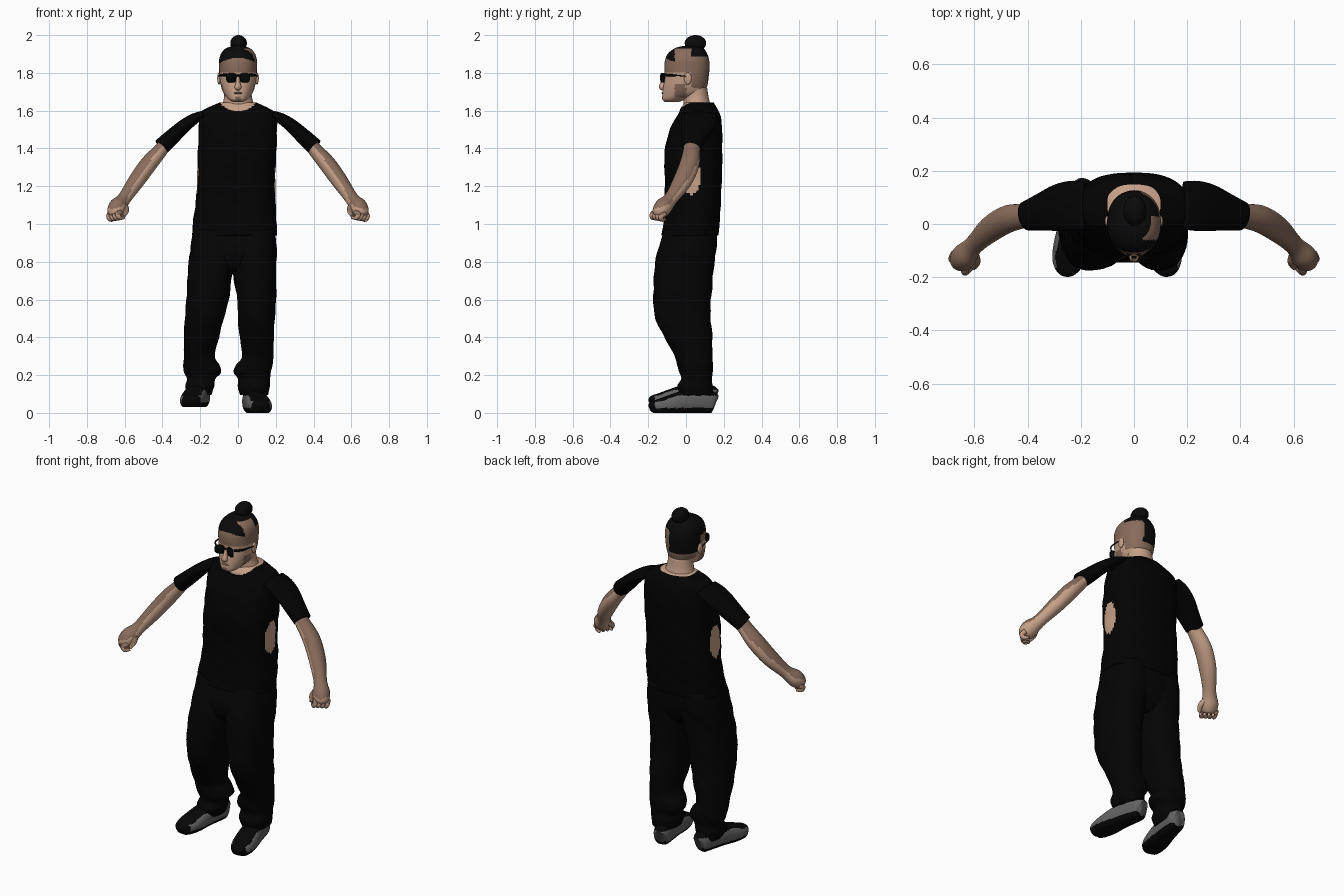
import bpy, bmesh, math
from mathutils import Vector

def mat(name, c):
    m = bpy.data.materials.new(name)
    m.diffuse_color = (*c, 1)
    return m

SKIN = mat("light skin", (0.56, 0.35, 0.245))
TAN = mat("dark skin", (0.25, 0.15, 0.105))
HAIR = mat("black hair", (0.003, 0.003, 0.003))
SHIRT = mat("black shirt", (0.0008, 0.0008, 0.0008))
PANTS = mat("black trousers", (0.0012, 0.0012, 0.0012))
GREY = mat("grey shoe", (0.12, 0.12, 0.12))
SOLE = mat("black shoe", (0.002, 0.002, 0.002))
LENS = mat("black glasses", (0.0015, 0.002, 0.002))

def smooth_rows(rows, k):
    """Catmull-Rom interpolation of number rows."""
    out = []
    for i in range(len(rows) - 1):
        a, b, c, d = rows[max(i - 1, 0)], rows[i], rows[i + 1], rows[min(i + 2, len(rows) - 1)]
        for j in range(k):
            t = j / k
            out.append([0.5 * (2 * q + (r - p) * t + (2 * p - 5 * q + 4 * r - s) * t * t
                        + (3 * q - p - 3 * r + s) * t ** 3) for p, q, r, s in zip(a, b, c, d)])
    return out + [list(rows[-1])]

def finish(name, bm, mats, rule=None):
    bmesh.ops.recalc_face_normals(bm, faces=bm.faces[:])
    bm.normal_update()
    for f in bm.faces:
        f.smooth = True
        if rule:
            f.material_index = rule(f.calc_center_median(), f.normal)
    me = bpy.data.meshes.new(name)
    bm.to_mesh(me)
    bm.free()
    for m in mats:
        me.materials.append(m)
    ob = bpy.data.objects.new(name, me)
    bpy.context.collection.objects.link(ob)
    return ob

def bridge(name, rings, mats, rule=None):
    bm = bmesh.new()
    vs = [[bm.verts.new(p) for p in r] for r in rings]
    n = len(vs[0])
    for a, b in zip(vs, vs[1:]):
        for i in range(n):
            bm.faces.new((a[i], a[(i + 1) % n], b[(i + 1) % n], b[i]))
    bm.faces.new(vs[0])
    bm.faces.new(vs[-1])
    return finish(name, bm, mats, rule)

def power(c, p):
    return math.copysign(abs(c) ** (2 / p), c)

def loft(name, rows, mats, rule=None, p=2.0, n=48, k=5, fold=0.0):
    """Stacked level rings; each row is z, x0, x1, y0, y1."""
    rings = []
    for z, x0, x1, y0, y1 in smooth_rows(rows, k):
        ring = []
        for i in range(n):
            a = math.tau * i / n
            w = 1 + fold * math.sin(5 * a + 38 * z) * math.sin(2 * a + 17 * z)
            ring.append(((x0 + x1) / 2 + (x1 - x0) / 2 * w * power(math.cos(a), p),
                         (y0 + y1) / 2 + (y1 - y0) / 2 * w * power(math.sin(a), p), z))
        rings.append(ring)
    return bridge(name, rings, mats, rule)

def tube(name, rows, mats, rule=None, ref=(0, 1, 0), p=2.0, n=24, k=5, floor=None, side=1):
    """Rings along a path; each row is x, y, z, half width, half depth along ref."""
    rows = smooth_rows(rows, k)
    pts = [Vector(r[:3]) for r in rows]
    rings = []
    for i, r in enumerate(rows):
        t = (pts[min(i + 1, len(pts) - 1)] - pts[max(i - 1, 0)]).normalized()
        u = t.cross(Vector(ref)).normalized()
        w = u.cross(t)
        ring = []
        for j in range(n):
            a = math.tau * j / n
            v = pts[i] + u * r[3] * power(math.cos(a), p) + w * r[4] * power(math.sin(a), p)
            if floor is not None:
                v.z = max(v.z, floor)
            ring.append((v.x * side, v.y, v.z))
        rings.append(ring)
    return bridge(name, rings, mats, rule)

def ball(name, loc, r, mats):
    bm = bmesh.new()
    bmesh.ops.create_uvsphere(bm, u_segments=24, v_segments=16, radius=1)
    for v in bm.verts:
        v.co = Vector(a * b + c for a, b, c in zip(v.co, r, loc))
    return finish(name, bm, mats)

# Head with one shaved side, beard and goatee
def head_rule(c, n):
    if c.x > 0.03 and c.y > -0.06:
        line = 1.93 if c.y < 0.03 else 1.885
    elif c.y > 0:
        line = 1.76
    else:
        line = 1.88 - 3 * c.x * c.x
    if c.z > line:
        return 2
    beard = -0.06 < c.y < 0.0 and 1.67 < c.z < 1.74
    goatee = c.y < -0.1 and abs(c.x) < 0.016 and c.z < 1.675
    return 1 if beard or goatee or c.z > 1.8 or (c.y > 0.03 and c.z > 1.72) else 0

loft("head", [(1.645, -0.025, 0.025, -0.11, -0.04), (1.66, -0.05, 0.05, -0.125, 0.0),
              (1.69, -0.075, 0.075, -0.125, 0.09), (1.73, -0.09, 0.09, -0.12, 0.112),
              (1.78, -0.098, 0.098, -0.113, 0.12), (1.83, -0.1, 0.1, -0.115, 0.125),
              (1.87, -0.1, 0.1, -0.11, 0.122), (1.905, -0.088, 0.088, -0.093, 0.11),
              (1.932, -0.06, 0.06, -0.055, 0.088), (1.945, -0.012, 0.012, 0.0, 0.03)],
     [SKIN, TAN, HAIR], head_rule, p=2.2, n=80, k=9)
ball("hair_bun", (0.003, 0.05, 1.957), (0.044, 0.057, 0.043), [HAIR])
loft("neck", [(1.57, -0.09, 0.095, -0.02, 0.14), (1.62, -0.085, 0.088, -0.012, 0.132),
              (1.67, -0.074, 0.074, -0.015, 0.12), (1.72, -0.072, 0.072, -0.02, 0.112)], [SKIN], n=32)
tube("nose", [(0, -0.108, 1.785, 0.009, 0.01), (0, -0.119, 1.75, 0.011, 0.014),
              (0, -0.127, 1.725, 0.018, 0.016), (0, -0.12, 1.712, 0.012, 0.008)], [SKIN])
ball("lips", (0, -0.121, 1.693), (0.022, 0.009, 0.006), [TAN])

# Sunglasses and ears
for s in (-1, 1):
    tube("glasses_lens", [(0.034 * s, -0.126, 1.774, 0.028, 0.025),
                          (0.037 * s, -0.119, 1.774, 0.028, 0.025)], [LENS], ref=(0, 0, 1), p=3.5)
    tube("glasses_temple", [(0.058 * s, -0.12, 1.788, 0.003, 0.008), (0.09 * s, -0.088, 1.788, 0.003, 0.007),
                            (0.103 * s, -0.03, 1.785, 0.003, 0.003), (0.106 * s, 0.01, 1.78, 0.003, 0.003)],
         [LENS], ref=(0, 0, 1), n=10)
    ball("ear", (0.1 * s, 0.01, 1.77), (0.01, 0.02, 0.032), [SKIN])
tube("glasses_bridge", [(-0.01, -0.125, 1.787, 0.005, 0.004), (0.01, -0.125, 1.787, 0.005, 0.004)], [LENS], n=8)

# Shirt body with round bare neckline and side openings
def shirt_rule(c, n):
    neck = abs(c.x) < 0.105 and c.z > 1.6 + 0.22 * (c.y + 0.03) + 3.2 * c.x * c.x
    side = abs(c.x) > 0.15 and ((c.z - 1.25) / 0.095) ** 2 + ((c.y - 0.028) / 0.05) ** 2 < 1
    return 1 if neck or side else 0

loft("shirt", [(0.94, -0.245, 0.205, -0.13, 0.172), (1.0, -0.238, 0.205, -0.122, 0.176),
               (1.1, -0.225, 0.2, -0.112, 0.185), (1.22, -0.218, 0.196, -0.112, 0.188),
               (1.36, -0.212, 0.203, -0.115, 0.192), (1.48, -0.21, 0.205, -0.092, 0.192),
               (1.55, -0.209, 0.205, -0.062, 0.186), (1.59, -0.2, 0.198, -0.038, 0.175),
               (1.615, -0.16, 0.16, -0.027, 0.163), (1.642, -0.1, 0.1, -0.005, 0.148)],
     [SHIRT, SKIN], shirt_rule, p=2.6, n=112, k=9, fold=0.015)

# Sleeves, bare arms and curled hands
def arm_rule(c, n):
    return 1 if n.z > 0.25 else 0

for s in (-1, 1):
    tube("sleeve", [(0.185, 0.07, 1.58, 0.02, 0.09), (0.235, 0.068, 1.555, 0.03, 0.094),
                    (0.29, 0.06, 1.515, 0.036, 0.088), (0.35, 0.045, 1.46, 0.042, 0.07),
                    (0.405, 0.03, 1.41, 0.045, 0.055)], [SHIRT], side=s, n=32)
    tube("arm", [(0.36, 0.035, 1.45, 0.03, 0.045), (0.41, 0.03, 1.39, 0.038, 0.045),
                 (0.475, 0.018, 1.315, 0.045, 0.052), (0.54, -0.02, 1.225, 0.043, 0.05),
                 (0.602, -0.08, 1.135, 0.036, 0.037), (0.637, -0.12, 1.09, 0.048, 0.047),
                 (0.652, -0.145, 1.055, 0.04, 0.037), (0.655, -0.152, 1.04, 0.014, 0.014)],
         [SKIN, TAN], arm_rule, side=s, n=32)
    for i in range(4):
        b = Vector((0.65, -0.135, 1.06)) + Vector((0.016, 0.016, -0.003)) * (i - 1.5)
        tube("finger", [(b.x + x, b.y + y, b.z + z, r, r) for x, y, z, r in
                        ((0, 0, 0, 0.015), (0.01, -0.02, -0.014, 0.014),
                         (0, -0.018, -0.032, 0.012), (-0.022, 0, -0.03, 0.008))],
             [SKIN, TAN], arm_rule, side=s, n=10, k=4)
    tube("thumb", [(0.61, -0.1, 1.105, 0.02, 0.02), (0.592, -0.14, 1.075, 0.016, 0.016),
                   (0.602, -0.165, 1.045, 0.009, 0.009)], [SKIN, TAN], arm_rule, side=s, n=12)

# Baggy trousers: z, left leg x0 x1, right leg x0 x1, shared y0 y1
LEGS = [(0.095, -0.265, -0.14, 0.012, 0.16, -0.03, 0.14), (0.14, -0.278, -0.125, 0.0, 0.17, -0.045, 0.142),
        (0.18, -0.27, -0.12, 0.0, 0.17, -0.025, 0.137), (0.215, -0.285, -0.088, -0.022, 0.175, -0.035, 0.142),
        (0.255, -0.29, -0.1, -0.01, 0.182, -0.045, 0.145), (0.3, -0.288, -0.125, 0.02, 0.185, -0.06, 0.138),
        (0.4, -0.285, -0.1, 0.01, 0.19, -0.115, 0.138), (0.5, -0.28, -0.075, 0.0, 0.195, -0.16, 0.132),
        (0.6, -0.275, -0.05, -0.005, 0.2, -0.173, 0.132), (0.73, -0.265, -0.03, -0.025, 0.202, -0.17, 0.142),
        (0.85, -0.255, 0.0, -0.035, 0.204, -0.15, 0.16), (0.97, -0.235, 0.0, -0.035, 0.195, -0.115, 0.165)]
for name, c in (("left_trouser_leg", 1), ("right_trouser_leg", 3)):
    loft(name, [(r[0], r[c], r[c + 1], r[5], r[6]) for r in LEGS], [PANTS], p=2.3, fold=0.03)
loft("trouser_seat", [(0.735, -0.1, 0.05, -0.09, 0.09), (0.78, -0.2, 0.15, -0.13, 0.13),
                      (0.86, -0.25, 0.2, -0.145, 0.16), (0.97, -0.235, 0.195, -0.115, 0.165)],
     [PANTS], p=2.5)

# Sneakers: grey side panels, black soles, toes and collars
for name, heel, toe, lift in (("left_shoe", -0.19, -0.258, 0.03), ("right_shoe", 0.065, 0.13, 0.0)):
    def shoe_rule(c, n, lift=lift):
        h = c.z - lift
        toe_top = c.y < -0.04 and n.z > 0.72
        return 1 if h < 0.026 or h > 0.092 or toe_top or c.y < -0.165 else 0
    rows = [(heel + (toe - heel) * (0.15 - y) / 0.34, y, z + lift, w, h) for y, z, w, h in
            ((0.153, 0.05, 0.025, 0.04), (0.135, 0.055, 0.046, 0.06), (0.06, 0.062, 0.056, 0.068),
             (-0.01, 0.056, 0.062, 0.062), (-0.08, 0.042, 0.066, 0.053), (-0.14, 0.032, 0.06, 0.042),
             (-0.175, 0.028, 0.042, 0.034), (-0.19, 0.022, 0.018, 0.018))]
    tube(name, rows, [GREY, SOLE], shoe_rule, ref=(0, 0, 1), p=2.4, n=56, k=8, floor=lift)
